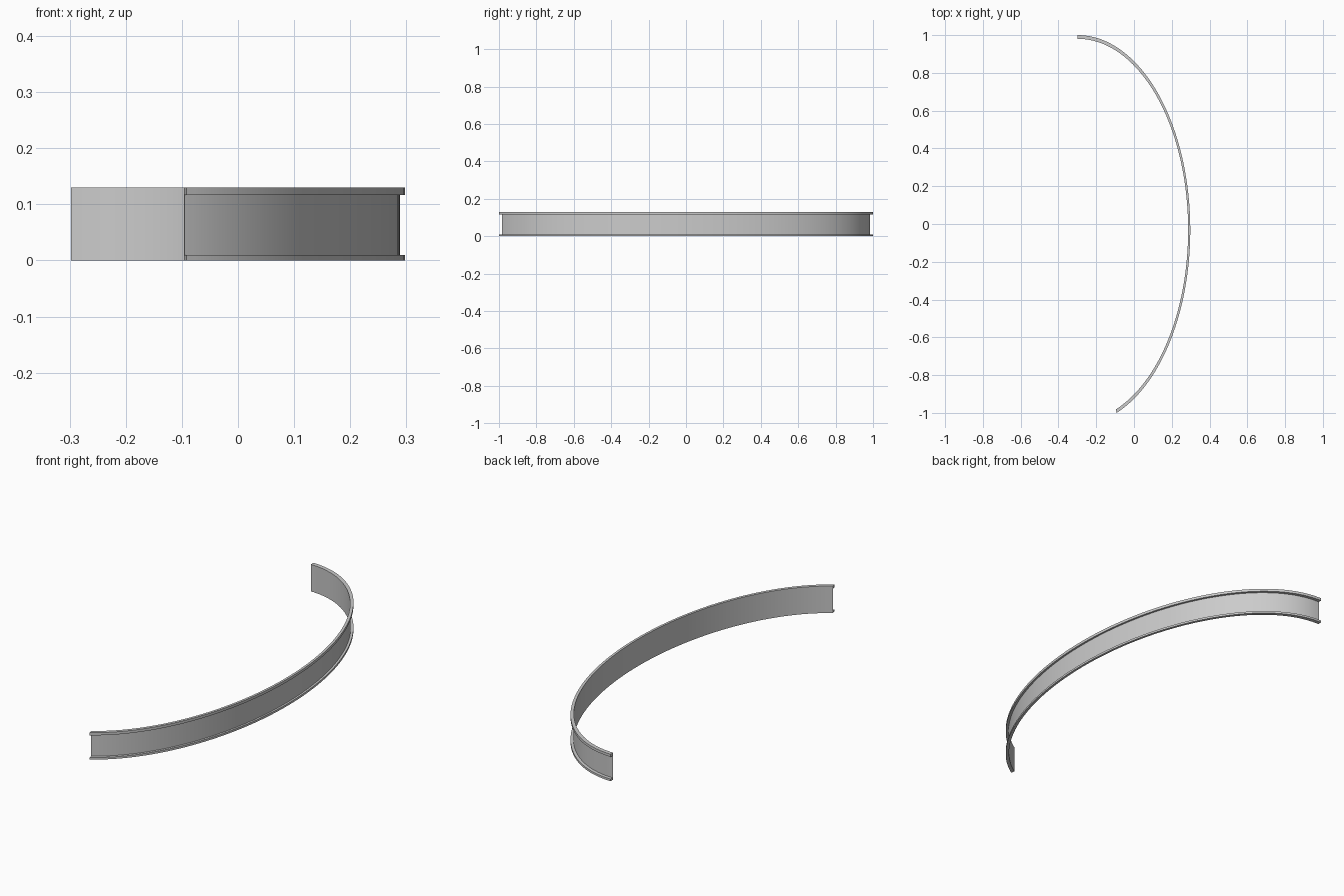
import bpy, bmesh, math

if "Cube" in bpy.data.objects:
    bpy.data.objects.remove(bpy.data.objects["Cube"])

# Elliptical sweep: circular channel squashed in x
AX, AY = 0.596, 1.0317
CX, CY = -0.298, -0.0317
A0, A1 = math.radians(-69.8), math.radians(90)
SEG = 96

# C-shaped cross-section: (radius factor, height), lips facing outward
R_IN, R_WEB, R_OUT = 0.9810, 0.9843, 1.0
H, LOW, TOP = 0.13, 0.010, 0.117
profile = [(R_IN, 0), (R_OUT, 0), (R_OUT, LOW), (R_WEB, LOW),
           (R_WEB, TOP), (R_OUT, TOP), (R_OUT, H), (R_IN, H),
           (R_IN, TOP), (R_IN, LOW)]

bm = bmesh.new()
rings = []
for i in range(SEG + 1):
    a = A0 + (A1 - A0) * i / SEG
    rings.append([bm.verts.new((CX + AX * r * math.cos(a),
                                CY + AY * r * math.sin(a), z)) for r, z in profile])
n = len(profile)
for p, q in zip(rings, rings[1:]):
    for j in range(n):
        k = (j + 1) % n
        bm.faces.new((p[j], p[k], q[k], q[j]))

# End caps: lower lip, web, upper lip
for ring in (rings[0], rings[-1]):
    for ids in ((0, 1, 2, 3, 9), (9, 3, 4, 8), (8, 4, 5, 6, 7)):
        bm.faces.new([ring[j] for j in ids])
bmesh.ops.recalc_face_normals(bm, faces=bm.faces[:])

mesh = bpy.data.meshes.new("curved_channel_rail")
bm.to_mesh(mesh)
bm.free()
rail = bpy.data.objects.new("curved_channel_rail", mesh)
bpy.context.collection.objects.link(rail)
bpy.context.view_layer.objects.active = rail
rail.select_set(True)
bpy.ops.object.shade_smooth_by_angle(angle=math.radians(30))
